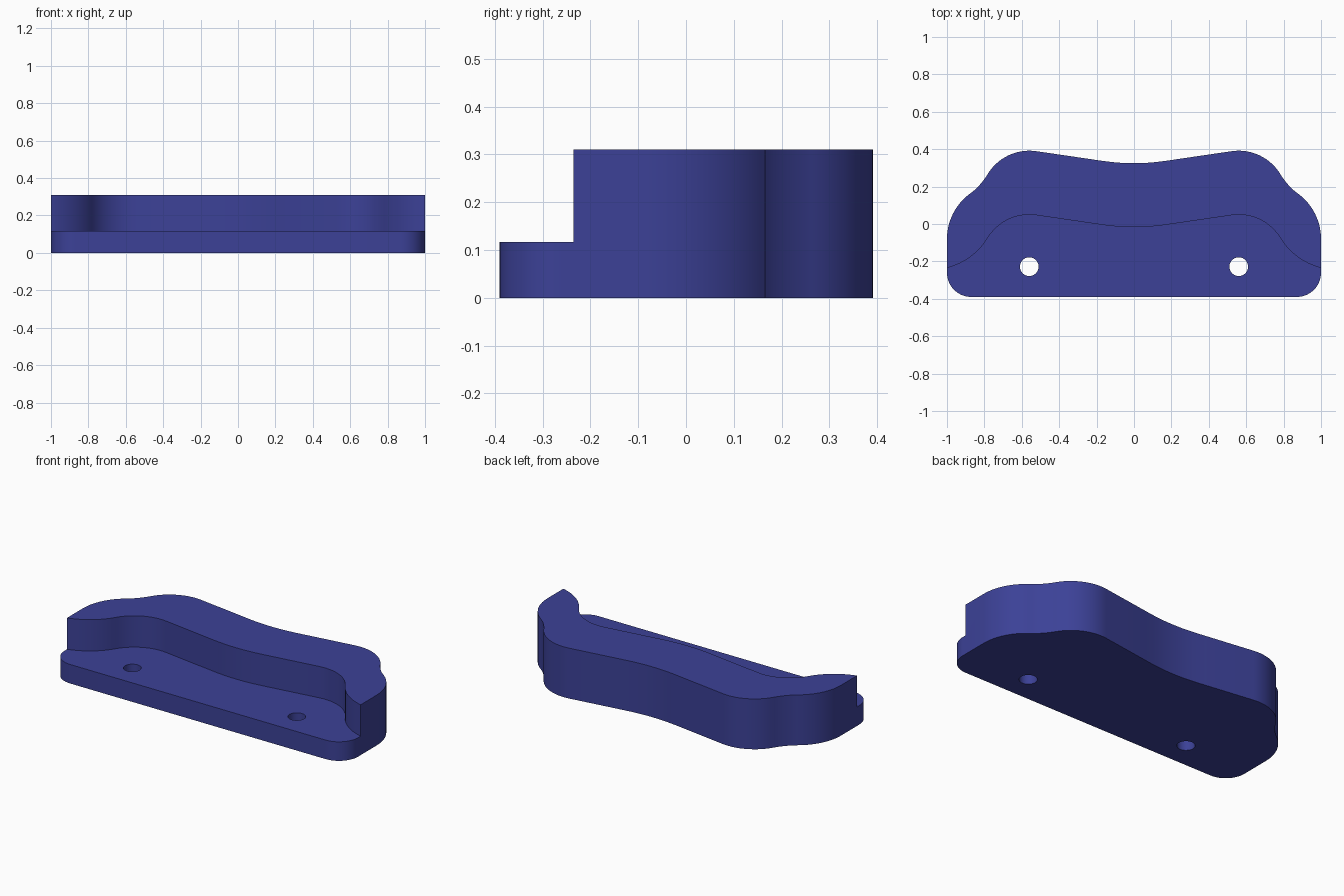
import bpy, bmesh, math
from mathutils import Vector
from mathutils.geometry import interpolate_bezier

if "Cube" in bpy.data.objects:
    bpy.data.objects.remove(bpy.data.objects["Cube"])

TOP, STEP = 0.31, 0.117      # heights of the ridge and of the front ledge
RIDGE_SHIFT = -0.342         # ridge front edge repeats the back edge, moved forward


def bezier(a, b, c, d, n=12):
    pts = interpolate_bezier(*[Vector((*p, 0)) for p in (a, b, c, d)], n)
    return [(p.x, p.y) for p in pts]


def arc(cx, cy, r, start, end, n=14):
    return [(cx + r * math.cos(math.radians(start + (end - start) * i / n)),
             cy + r * math.sin(math.radians(start + (end - start) * i / n)))
            for i in range(n + 1)]


def mirrored(half):
    """Full left-right outline from a right half, joined without duplicates."""
    pts = [(-x, y) for x, y in reversed(half) if x > 1e-5] + half
    return [p for i, p in enumerate(pts) if i == 0 or math.dist(p, pts[i - 1]) > 1e-4]


def prism(name, outline, z0, z1):
    bm = bmesh.new()
    face = bm.faces.new([bm.verts.new((x, y, z0)) for x, y in outline])
    ext = bmesh.ops.extrude_face_region(bm, geom=[face])
    for v in ext["geom"]:
        if isinstance(v, bmesh.types.BMVert):
            v.co.z = z1
    bmesh.ops.recalc_face_normals(bm, faces=bm.faces)
    mesh = bpy.data.meshes.new(name)
    bm.to_mesh(mesh)
    bm.free()
    mesh.materials.append(blue)
    obj = bpy.data.objects.new(name, mesh)
    bpy.context.collection.objects.link(obj)
    return obj


blue = bpy.data.materials.new("dark blue")
blue.diffuse_color = (0.045, 0.053, 0.31, 1)
blue.use_nodes = True
blue.node_tree.nodes["Principled BSDF"].inputs["Base Color"].default_value = blue.diffuse_color

# Wavy crest shared by the back edge and the ridge front edge
crest = bezier((0, 0.325), (0.08, 0.325), (0.14, 0.333), (0.22, 0.345))
crest += arc(0.56, 0.132, 0.26, 98, 32)

# Whole block outline: crest, shoulder, rounded side and front corner
half = crest + bezier(crest[-1], (0.80, 0.236), (0.838, 0.19), (0.872, 0.166))
half += arc(0.70, -0.08, 0.30, 55, 0)
half += arc(0.87, -0.26, 0.13, 0, -90)
body = prism("handle_body", mirrored(half), 0, TOP)

# Cutter for the front ledge
front = [(x, y + RIDGE_SHIFT) for x, y in crest]
front += bezier(front[-1], (0.83, -0.155), (0.91, -0.212), (1.0, -0.235))
front += [(1.1, -0.262), (1.1, -0.6)]
cutters = [prism("ledge_cutter", mirrored(front), STEP, TOP + 0.1)]

# Cutters for the two screw holes
for side in (-1, 1):
    ring = arc(side * 0.56, -0.228, 0.05, 0, 360, 32)[:-1]
    cutters.append(prism("hole_cutter", ring, -0.1, STEP + 0.05))

# Cut, then clear the helpers away
bpy.context.view_layer.objects.active = body
body.select_set(True)
for cutter in cutters:
    cutter.hide_render = True
    mod = body.modifiers.new("cut", "BOOLEAN")
    mod.operation, mod.solver, mod.object = "DIFFERENCE", "EXACT", cutter
    bpy.ops.object.modifier_apply(modifier=mod.name)
    bpy.data.objects.remove(cutter)

bpy.ops.object.shade_smooth_by_angle(angle=math.radians(30))
